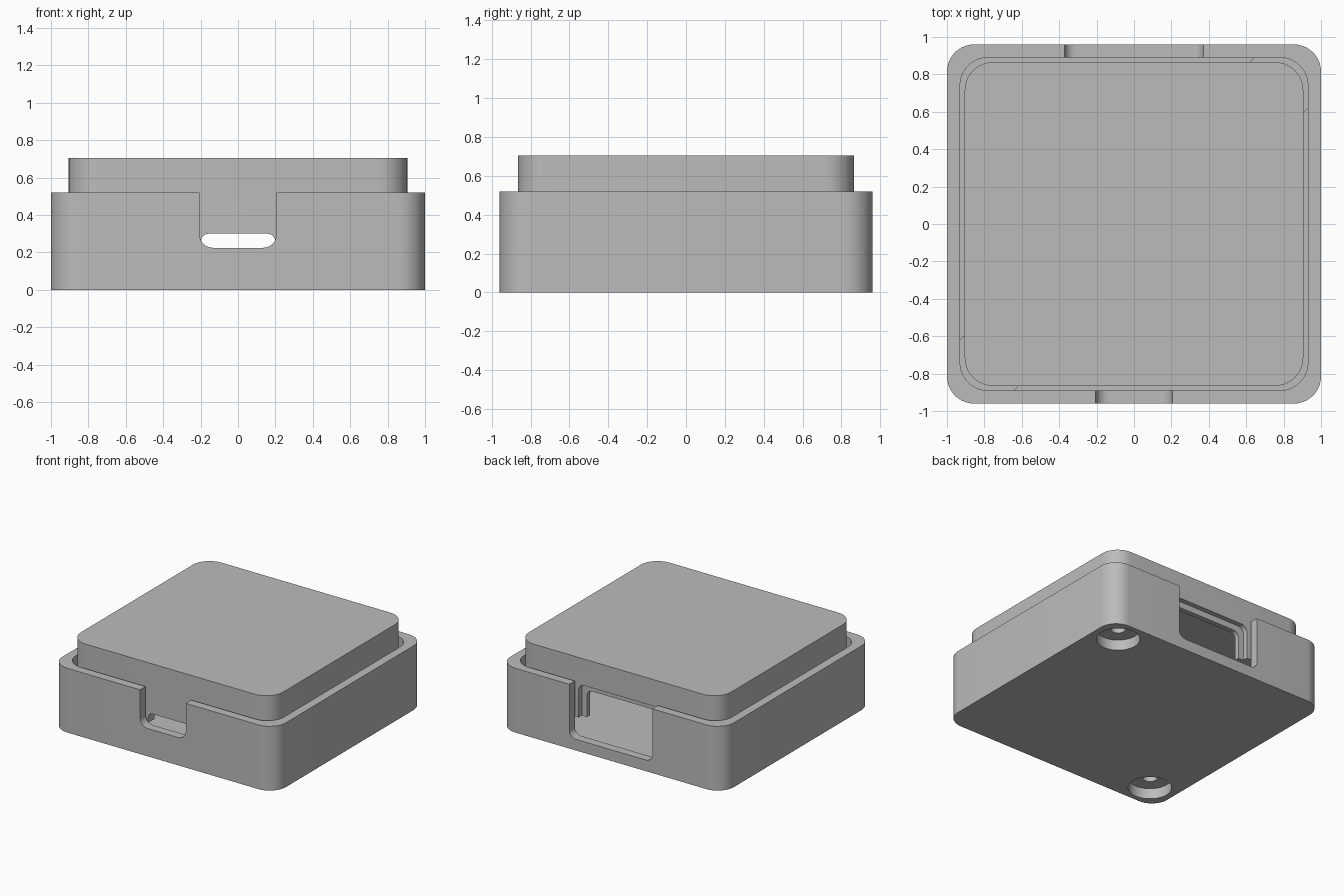
import bpy, bmesh, math

if "Cube" in bpy.data.objects:
    bpy.data.objects.remove(bpy.data.objects["Cube"])

grey = bpy.data.materials.new("plain grey")
grey.use_nodes = True
COLOUR = (0.5, 0.5, 0.5, 1)
grey.diffuse_color = COLOUR
grey.node_tree.nodes["Principled BSDF"].inputs["Base Color"].default_value = COLOUR


def rounded_rect(u0, u1, v0, v1, r, steps=10):
    """Outline of a rectangle with rounded corners."""
    corners = ((u1 - r, v1 - r), (u0 + r, v1 - r), (u0 + r, v0 + r), (u1 - r, v0 + r))
    points = []
    for quarter, (u, v) in enumerate(corners):
        for i in range(steps + 1):
            a = math.pi / 2 * (quarter + i / steps)
            points.append((u + r * math.cos(a), v + r * math.sin(a)))
    return points


def prism(name, outline, lo, hi, axis="z"):
    """Extrude an outline along z, or an x-z outline along y."""
    bm = bmesh.new()
    place = (lambda u, v: (u, v, lo)) if axis == "z" else (lambda u, v: (u, lo, v))
    face = bm.faces.new([bm.verts.new(place(u, v)) for u, v in outline])
    top = bmesh.ops.extrude_face_region(bm, geom=[face])["geom"]
    shift = (0, 0, hi - lo) if axis == "z" else (0, hi - lo, 0)
    bmesh.ops.translate(bm, vec=shift, verts=[g for g in top if isinstance(g, bmesh.types.BMVert)])
    bmesh.ops.recalc_face_normals(bm, faces=bm.faces)
    mesh = bpy.data.meshes.new(name)
    bm.to_mesh(mesh)
    bm.free()
    mesh.materials.append(grey)
    obj = bpy.data.objects.new(name, mesh)
    bpy.context.collection.objects.link(obj)
    return obj


def block(name, hx, hy, r, z0, z1):
    return prism(name, rounded_rect(-hx, hx, -hy, hy, r), z0, z1)


def port(half, z0, z1, r, y0, y1):
    return prism("port_cutter", rounded_rect(-half, half, z0, z1, r), y0, y1, "y")


def cylinder(x, y, r, z0, z1, n=40):
    ring = [(x + r * math.cos(2 * math.pi * i / n), y + r * math.sin(2 * math.pi * i / n)) for i in range(n)]
    return prism("round_cutter", ring, z0, z1)


def cut(target, *cutters):
    """Subtract the cutters, then discard them."""
    for cutter in cutters:
        mod = target.modifiers.new("cut", "BOOLEAN")
        mod.operation = "DIFFERENCE"
        mod.solver = "EXACT"
        mod.object = cutter
        graph = bpy.context.evaluated_depsgraph_get()
        mesh = bpy.data.meshes.new_from_object(target.evaluated_get(graph))
        target.modifiers.clear()
        target.data = mesh
        bpy.data.objects.remove(cutter)
    return target


SCREWS = [(0.79, 0.76), (-0.79, -0.76)]
LID_BOTTOM, LID_TOP, RIM = 0.22, 0.705, 0.52

# Tray: hollow, with screw bosses left standing in two opposite corners
base = block("base_tray", 1.0, 0.96, 0.145, 0, RIM)
hollow = block("base_hollow", 0.93, 0.89, 0.15, 0.075, 0.7)
cut(hollow, *[cylinder(x, y, 0.2, 0, 0.2) for x, y in SCREWS])
cut(base, hollow)

# Port notches in the front and back of the tray
cut(base, port(0.205, 0.225, 0.8, 0.07, -1.1, -0.8), port(0.372, 0.09, 0.9, 0.06, 0.8, 1.1))

# Counterbored screw holes underneath
for x, y in SCREWS:
    cut(base, cylinder(x, y, 0.16, -0.1, 0.085), cylinder(x, y, 0.055, -0.1, 0.4))

# Lid: a hollow cap with screw posts
lid = block("lid", 0.905, 0.865, 0.15, LID_BOTTOM, LID_TOP)
hollow = block("lid_hollow", 0.825, 0.785, 0.08, 0, LID_TOP - 0.07)
cut(hollow, *[cylinder(x, y, 0.11, -0.1, 0.8) for x, y in SCREWS])
cut(lid, hollow)
for x, y in SCREWS:
    cut(lid, cylinder(x, y, 0.055, 0, 0.5))

# Lid ports: a slim front slot and a stepped back opening
cut(lid, port(0.198, 0.1, 0.3, 0.04, -1, -0.7),
    port(0.355, 0, 0.49, 0.05, 0.825, 1),
    port(0.31, 0, 0.44, 0.05, 0.7, 1))

for obj in (base, lid):
    bpy.ops.object.select_all(action="DESELECT")
    obj.select_set(True)
    bpy.context.view_layer.objects.active = obj
    bpy.ops.object.shade_smooth_by_angle(angle=math.radians(30))
